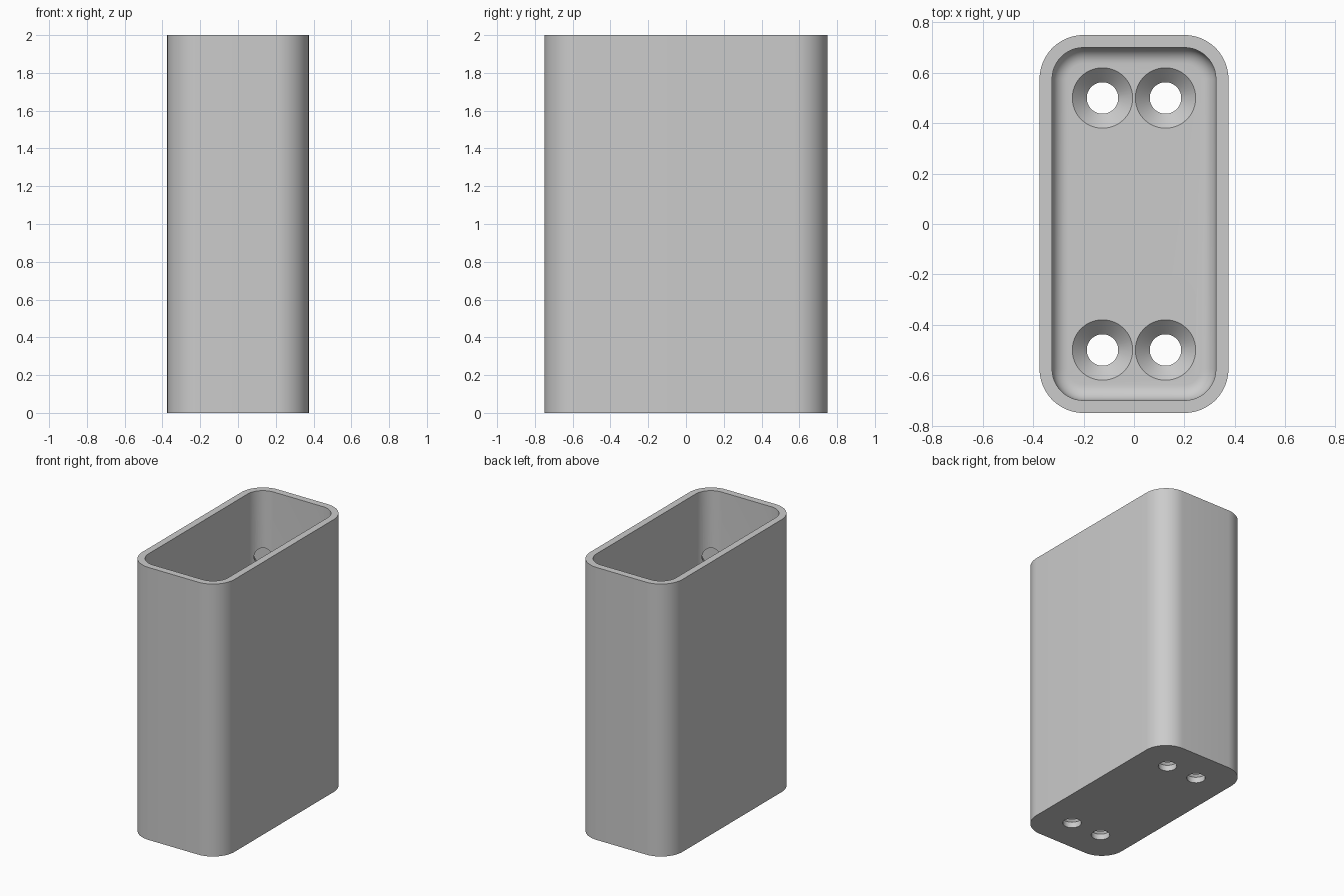
import bpy, bmesh, math
from mathutils import Matrix, Vector

cube = bpy.data.objects.get("Cube")
if cube:
    bpy.data.objects.remove(cube)

HALF_X, HALF_Y, HEIGHT = 0.375, 0.75, 2.0
CORNER, WALL, FLOOR, FILLET = 0.175, 0.05, 0.1, 0.0625

grey = bpy.data.materials.new("plain_grey")
grey.use_nodes = True
colour = (0.6, 0.6, 0.6, 1)
grey.diffuse_color = colour
grey.node_tree.nodes["Principled BSDF"].inputs["Base Color"].default_value = colour


def rounded_rectangle(inset, z, steps=12):
    """Outline of the body, moved inward by inset."""
    r = CORNER - inset
    points = []
    for i, (sx, sy) in enumerate([(1, 1), (-1, 1), (-1, -1), (1, -1)]):
        for s in range(steps + 1):
            a = math.pi / 2 * (i + s / steps)
            points.append(Vector((sx * (HALF_X - CORNER) + r * math.cos(a),
                                  sy * (HALF_Y - CORNER) + r * math.sin(a), z)))
    return points


def circle(radius, z, sides=48):
    return [Vector((radius * math.cos(2 * math.pi * i / sides),
                    radius * math.sin(2 * math.pi * i / sides), z)) for i in range(sides)]


def loft(name, rings, matrix=Matrix()):
    """Closed solid through rings of equal point count."""
    bm = bmesh.new()
    loops = [[bm.verts.new(matrix @ p) for p in ring] for ring in rings]
    n = len(loops[0])
    for low, high in zip(loops, loops[1:]):
        for i in range(n):
            j = (i + 1) % n
            bm.faces.new((low[i], low[j], high[j], high[i]))
    bm.faces.new(loops[0][::-1])
    bm.faces.new(loops[-1])
    bmesh.ops.recalc_face_normals(bm, faces=bm.faces)
    mesh = bpy.data.meshes.new(name)
    bm.to_mesh(mesh)
    bm.free()
    mesh.materials.append(grey)
    obj = bpy.data.objects.new(name, mesh)
    bpy.context.collection.objects.link(obj)
    return obj


# Outer body
body = loft("open_box", [rounded_rectangle(0, 0), rounded_rectangle(0, HEIGHT)])

# Cavity with a rounded edge around the floor
rings = []
for s in range(9):
    a = math.pi / 2 * s / 8
    rings.append(rounded_rectangle(WALL + FILLET * (1 - math.sin(a)),
                                   FLOOR + FILLET * (1 - math.cos(a))))
rings.append(rounded_rectangle(WALL, HEIGHT + 0.1))
cutters = [loft("cavity_cutter", rings)]

# Countersunk screw holes through the floor
HOLE, SINK = 0.0625, 0.12
for x in (-0.125, 0.125):
    for y in (-0.5, 0.5):
        cutters.append(loft("screw_hole_cutter",
                            [circle(HOLE, -0.1), circle(HOLE, FLOOR - SINK + HOLE),
                             circle(SINK, FLOOR), circle(SINK, FLOOR + 0.05)],
                            Matrix.Translation((x, y, 0))))

# Shallow round dimples inside two opposite corners
for side in (-1, 1):
    outward = Vector((side * 0.574, -side * 0.819, 0))
    centre = Vector((side * 0.2, -side * 0.575, 1.52))
    turn = outward.to_track_quat('Z', 'Y').to_matrix().to_4x4()
    cutters.append(loft("dimple_cutter", [circle(0.06, 0.05), circle(0.06, 0.15)],
                        Matrix.Translation(centre) @ turn))

# Cut the body, then discard the cutters
bpy.ops.object.select_all(action='DESELECT')
bpy.context.view_layer.objects.active = body
body.select_set(True)
for cutter in cutters:
    cutter.hide_render = True
    cut = body.modifiers.new("cut", 'BOOLEAN')
    cut.operation = 'DIFFERENCE'
    cut.solver = 'EXACT'
    cut.object = cutter
    bpy.ops.object.modifier_apply(modifier=cut.name)
    bpy.data.objects.remove(cutter)

bpy.ops.object.shade_smooth_by_angle(angle=math.radians(30))
